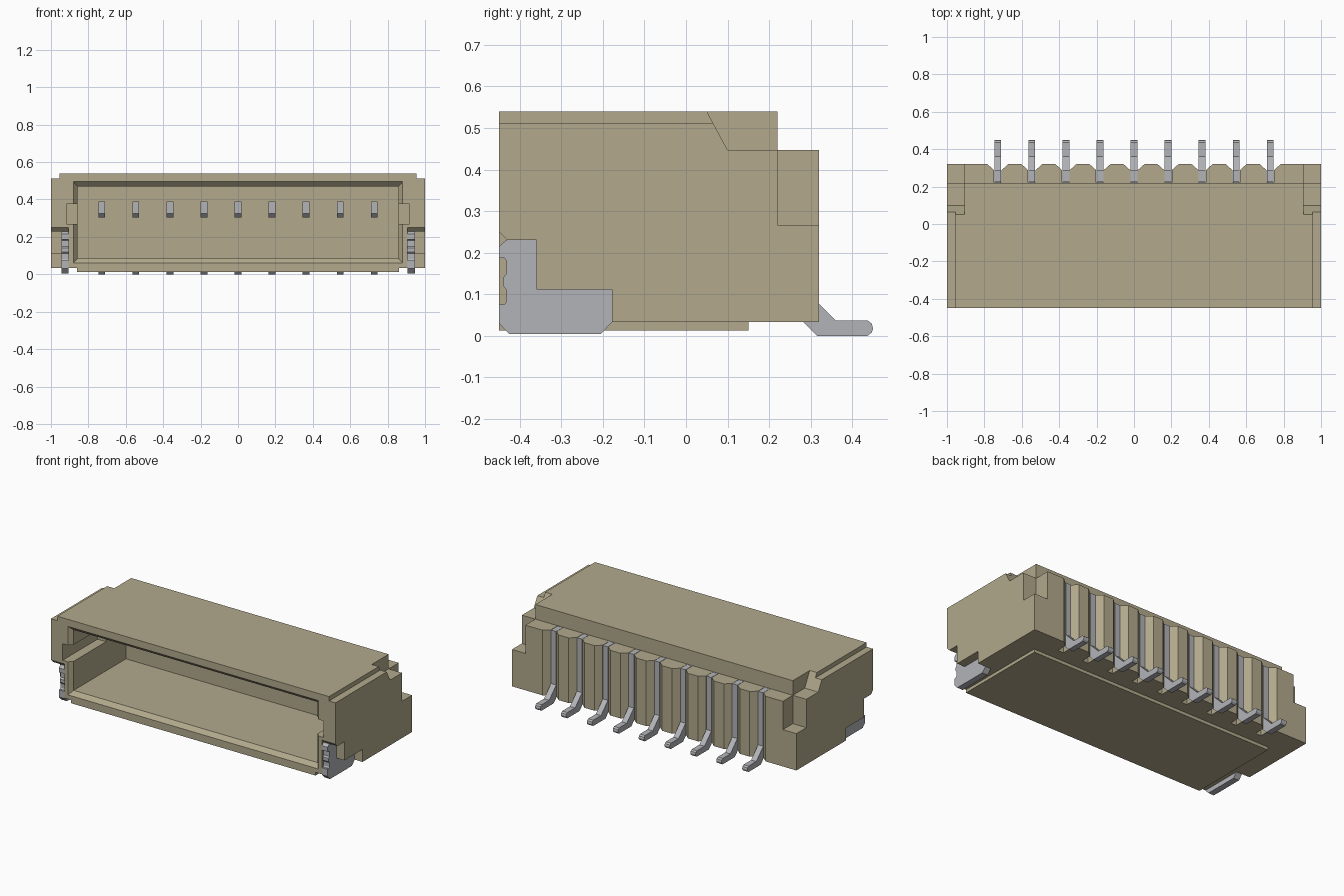
import bpy, bmesh

if "Cube" in bpy.data.objects:
    bpy.data.objects.remove(bpy.data.objects["Cube"])


def material(name, rgb):
    m = bpy.data.materials.new(name)
    m.diffuse_color = (*rgb, 1)
    m.use_nodes = True
    m.node_tree.nodes["Principled BSDF"].inputs["Base Color"].default_value = m.diffuse_color
    return m


BEIGE = material("beige_plastic", (0.445, 0.395, 0.262))
METAL = material("tinned_metal", (0.45, 0.455, 0.48))


def loft(name, rings, mat):
    """Solid through matching rings of 3D points, capped at both ends."""
    bm = bmesh.new()
    vs = [[bm.verts.new(p) for p in r] for r in rings]
    n = len(rings[0])
    for a, b in zip(vs, vs[1:]):
        for i in range(n):
            j = (i + 1) % n
            bm.faces.new((a[i], a[j], b[j], b[i]))
    bm.faces.new(vs[0])
    bm.faces.new(vs[-1])
    bmesh.ops.recalc_face_normals(bm, faces=bm.faces)
    me = bpy.data.meshes.new(name)
    bm.to_mesh(me)
    bm.free()
    me.materials.append(mat)
    ob = bpy.data.objects.new(name, me)
    bpy.context.collection.objects.link(ob)
    return ob


def prism_x(name, yz, x0, x1, mat=BEIGE):
    return loft(name, [[(x, y, z) for y, z in yz] for x in (x0, x1)], mat)


def prism_z(name, xy, z0, z1, mat=BEIGE):
    return loft(name, [[(x, y, z) for x, y in xy] for z in (z0, z1)], mat)


def combine(target, tool, op='DIFFERENCE'):
    """Apply a boolean and remove the tool."""
    bpy.context.view_layer.objects.active = target
    mod = target.modifiers.new("bool", 'BOOLEAN')
    mod.operation, mod.object, mod.solver = op, tool, 'EXACT'
    bpy.ops.object.modifier_apply(modifier=mod.name)
    bpy.data.objects.remove(tool)


def rect(a0, a1, b0, b1):
    return [(a0, b0), (a1, b0), (a1, b1), (a0, b1)]


# Housing block with lower rear step, plus the raised pad underneath
housing = prism_x("housing", [(-.45, .033), (.32, .033), (.32, .447),
                              (.22, .447), (.22, .54), (-.45, .54)], -1, 1)
combine(housing, prism_x("pad", rect(-.45, .15, .013, .05), -.86, .86), 'UNION')

# Front cavity with bevelled mouth
rings = []
for y, x, z0, z1 in ((-.5, .88, .06, .495), (-.45, .88, .06, .495),
                     (-.425, .858, .085, .47), (.1, .858, .085, .47)):
    rings.append([(a, y, b) for a, b in rect(-x, x, z0, z1)])
combine(housing, loft("cavity", rings, BEIGE))

TAB_SLOT = [(-.5, -.1), (-.178, -.1), (-.178, .112), (-.36, .112),
            (-.36, .23), (-.43, .23), (-.45, .25), (-.5, .30)]
TOP_NOTCH = [(.05, .54), (.1, .447), (.22, .447), (.22, .267),
             (.4, .267), (.4, .6), (.017, .6)]
TAB = [(-.45, .03), (-.45, .075), (-.437, .075), (-.432, .083), (-.432, .11),
       (-.44, .12), (-.44, .14), (-.432, .15), (-.432, .18), (-.437, .187),
       (-.45, .187), (-.45, .215), (-.433, .23), (-.36, .23), (-.36, .112),
       (-.178, .112), (-.178, .033), (-.205, .004), (-.425, .004)]

for s, side in ((-1, "left"), (1, "right")):
    # Edge rebate, rear corner notch, solder tab recess, inner latch pocket
    combine(housing, prism_x("rebate", rect(-.5, .2, .512, .6), s * .955, s * 1.1))
    combine(housing, prism_x("notch", TOP_NOTCH, s * .905, s * 1.1))
    combine(housing, prism_x("recess", TAB_SLOT, s * .905, s * 1.1))
    combine(housing, prism_x("pocket", rect(-.5, -.1, .27, .375), s * .8, s * .918))
    # Solder tab
    prism_x(side + "_solder_tab", TAB, s * .905, s * .945, METAL)

# Contact pins in chamfered rear grooves
PIN = [(-.13, .325), (-.11, .305), (.225, .305), (.225, .09), (.315, 0),
       (.437, 0), (.447, .008), (.45, .018), (.447, .029), (.437, .037),
       (.36, .037), (.29, .107), (.29, .447), (.225, .447), (.225, .39), (-.13, .39)]
for i in range(9):
    x = (i - 4) * .182
    groove = [(x - .02, .223), (x + .02, .223), (x + .02, .288), (x + .056, .32),
              (x + .056, .4), (x - .056, .4), (x - .056, .32), (x - .02, .288)]
    combine(housing, prism_z("groove", groove, -.1, .5))
    prism_x(f"pin_{i + 1}", PIN, x - .018, x + .018, METAL)
